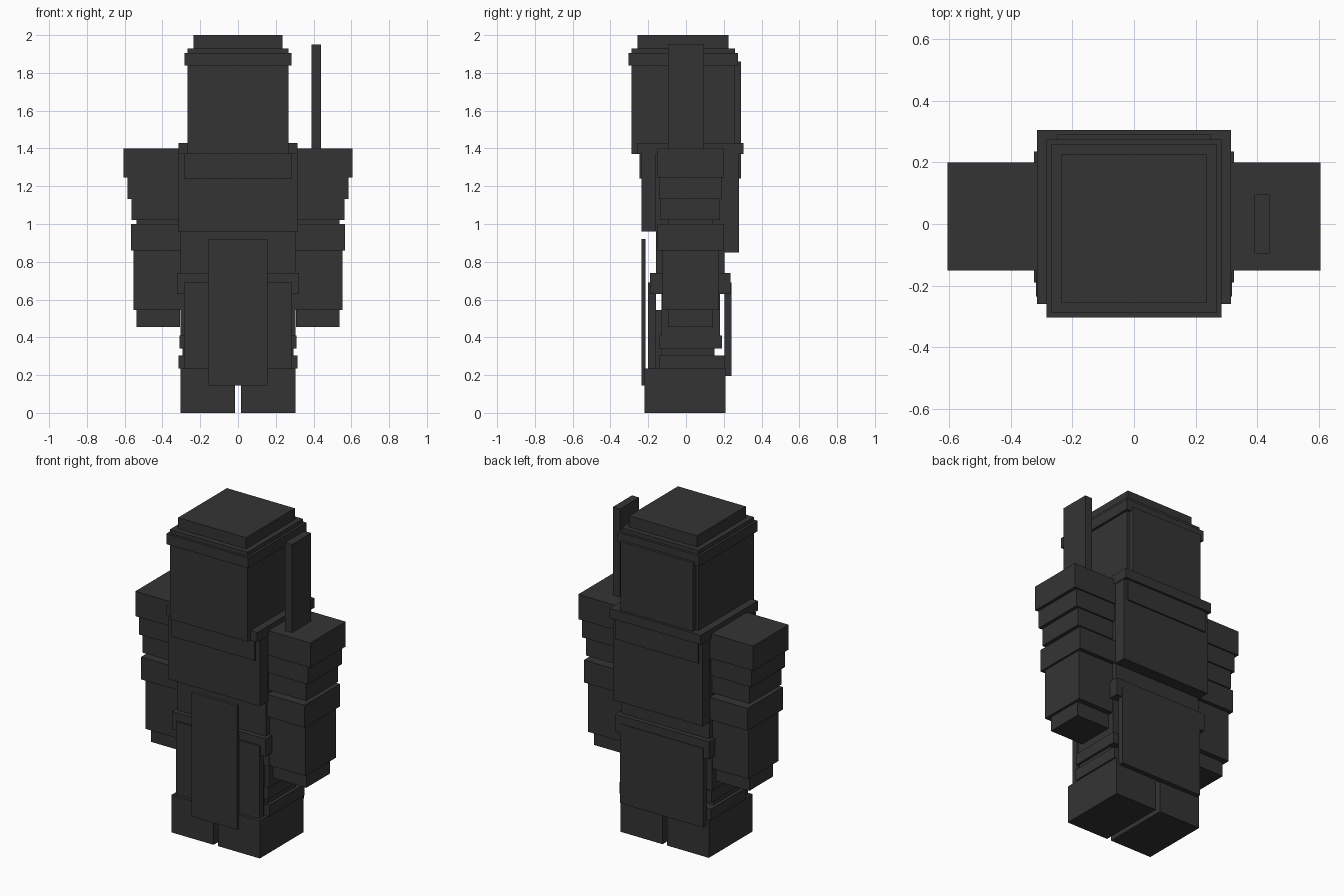
import bpy
from mathutils import Vector

cube = bpy.data.objects.get("Cube")
if cube:
    bpy.data.objects.remove(cube, do_unlink=True)

charcoal = bpy.data.materials.new("charcoal")
charcoal.use_nodes = True
grey = .034
charcoal.diffuse_color = (grey, grey, grey, 1)
shader = charcoal.node_tree.nodes["Principled BSDF"]
shader.inputs["Base Color"].default_value = charcoal.diffuse_color


def box(name, left, right, front, back, bottom, top):
    """Axis-aligned box between the given limits."""
    bpy.ops.mesh.primitive_cube_add(size=1)
    part = bpy.context.object
    part.name = name
    low = Vector((left, front, bottom))
    high = Vector((right, back, top))
    for vertex in part.data.vertices:
        vertex.co = (low + high) / 2 + vertex.co * (high - low)
    part.data.materials.append(charcoal)


def centred(name, half, front, back, bottom, top):
    """Box that straddles the middle of the body."""
    box(name, -half, half, front, back, bottom, top)


def pair(name, inner, outer, front, back, bottom, top):
    """Matching boxes on the left and right."""
    box("left_" + name, inner, outer, front, back, bottom, top)
    box("right_" + name, -outer, -inner, front, back, bottom, top)


# Shared levels and widths
crown = 1.93
neck = 1.37
hip = .63
knee = .41
ankle = .235
body_half = .305
body_front = -.16
body_back = .205
plate_half = .287
gap = .015

# Head: square tiers around one axis
head_middle = -.015
for name, half, bottom, top in (
    ("head", .268, neck, crown),
    ("head_band", .283, crown - .09, crown - .025),
    ("head_cap", .235, crown, 2),
):
    depth = half + .006
    centred(name, half, head_middle - depth, head_middle + depth, bottom, top)
centred("head_back_plate", .25, .25, .29, 1.43, 1.86)

# Torso with collar and vest
vest_front = -.235
vest_back = .28
lip = .01
centred("torso", body_half, body_front, body_back, hip, neck)
centred("chest_plate", body_half + .013, vest_front, body_front, .96, neck)
centred("back_plate", body_half + lip / 2, body_back, vest_back, .85, neck)
centred("upper_vest", plate_half, vest_front - lip, vest_back + lip, 1.24, neck)
centred("collar", body_half + lip, vest_front - .025, vest_back + .025,
        neck, neck + .06)

# Belt and hanging cloths
centred("belt", body_half + .019, -.19, vest_front * -1, hip, .74)
centred("front_cloth", .156, vest_front, vest_front + .02, .145, .92)
centred("rear_cloth", plate_half, body_back, body_back + .035, .195, .69)

# Sleeve tiers: each is lower and narrower than the one above
arm_front = -.15
arm_back = .2
for step, name in enumerate(("shoulder", "upper_sleeve", "lower_sleeve")):
    inset = step * lip
    bottom = 1.245 - .112 * step
    pair(name, .3, .605 - inset * 2, arm_front + inset * .75,
         arm_back - inset, bottom, bottom + .155)

# Lower arm: nested boxes that reach further down as they narrow
for name, inset, bottom, top in (
    ("elbow_cuff", 0, .86, 1),
    ("forearm", .025, .545, .9),
    ("hand", .058, .455, 1.2),
):
    pair(name, plate_half + inset / 3, .566 - inset / 2, arm_front + inset,
         arm_back - inset, bottom, top)

# Upright blade on the left shoulder only
box("shoulder_blade", .39, .44, -.095, .095, 1.4, 1.95)

# Legs and boots
leg_front = -.13
leg_back = .15
band_back = leg_back + .04
pair("leg", gap, body_half - lip, leg_front, leg_back, ankle, hip)
pair("thigh", gap, body_half, leg_front, band_back - lip, knee, hip)
pair("shin_band", gap, body_half + lip / 2, leg_front - lip, band_back,
     knee - .07, knee)
pair("ankle_cuff", gap, body_half + lip, leg_front - lip, body_back,
     ankle, ankle + .07)
pair("boot", gap, body_half, -.22, body_back + lip / 2, 0, ankle)

# Guards in front of the legs
pair("knee_guard", gap, plate_half - lip, -.18, leg_front, ankle, .545)
pair("thigh_plate", gap, plate_half, -.2, body_front, ankle, .69)
